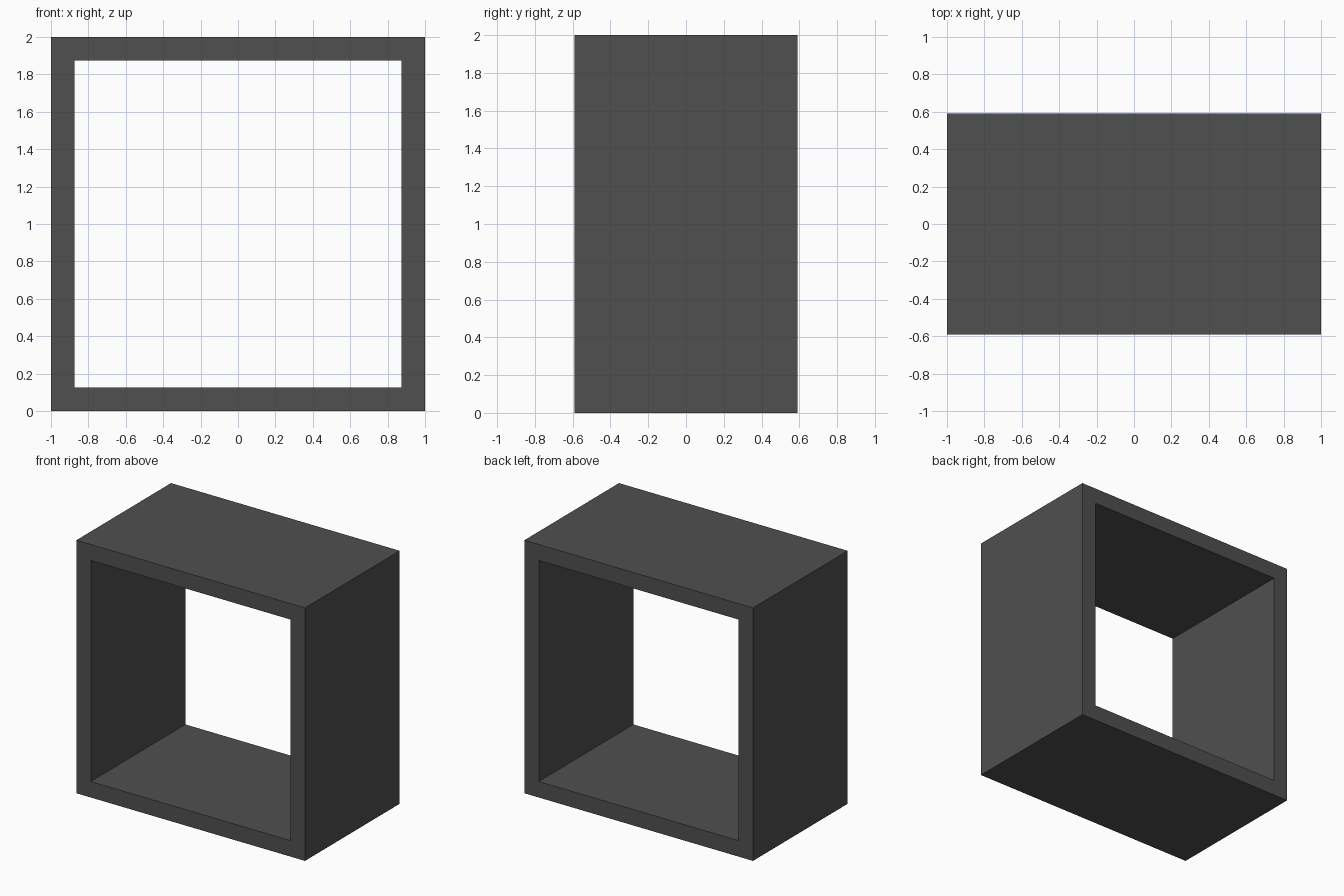
import bpy
import bmesh

if "Cube" in bpy.data.objects:
    bpy.data.objects.remove(bpy.data.objects["Cube"])

HALF = 1.0       # half width and half height
DEPTH = 0.591    # half depth
WALL = 0.126     # panel thickness


def square_loop(bm, half, y):
    corners = ((-1, -1), (1, -1), (1, 1), (-1, 1))
    return [bm.verts.new((sx * half, y, HALF + sz * half)) for sx, sz in corners]


# Open cube shelf: four mitred walls around a square through-opening
bm = bmesh.new()
rings = [square_loop(bm, half, y) for half, y in (
    (HALF, -DEPTH), (HALF, DEPTH), (HALF - WALL, DEPTH), (HALF - WALL, -DEPTH))]
for i, ring in enumerate(rings):
    following = rings[(i + 1) % 4]
    for j in range(4):
        k = (j + 1) % 4
        bm.faces.new((ring[j], ring[k], following[k], following[j]))
bmesh.ops.recalc_face_normals(bm, faces=bm.faces)

mesh = bpy.data.meshes.new("cube_shelf")
bm.to_mesh(mesh)
bm.free()
shelf = bpy.data.objects.new("cube_shelf", mesh)
bpy.context.collection.objects.link(shelf)

# Dark charcoal finish
finish = bpy.data.materials.new("charcoal")
finish.diffuse_color = (0.08, 0.08, 0.08, 1)
finish.use_nodes = True
finish.node_tree.nodes["Principled BSDF"].inputs["Base Color"].default_value = finish.diffuse_color
mesh.materials.append(finish)
